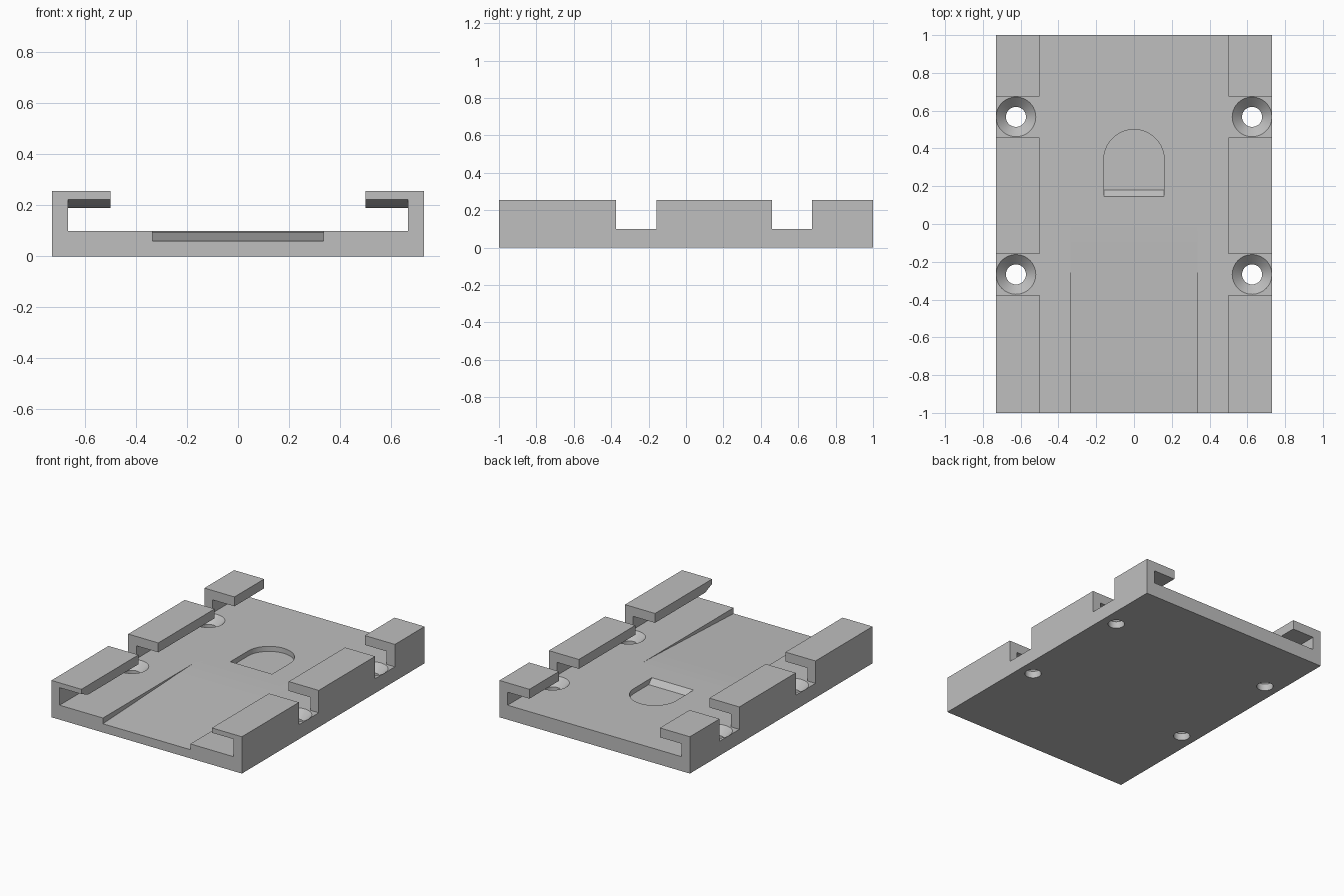
import bpy, bmesh, math
from mathutils import Vector

cube = bpy.data.objects.get("Cube")
if cube:
    bpy.data.objects.remove(cube, do_unlink=True)

grey = bpy.data.materials.new("plain_grey")
grey.use_nodes = True
colour = (0.52, 0.52, 0.52, 1)
grey.diffuse_color = colour
grey.node_tree.nodes["Principled BSDF"].inputs["Base Color"].default_value = colour


def finish(name, bm):
    bmesh.ops.recalc_face_normals(bm, faces=bm.faces[:])
    mesh = bpy.data.meshes.new(name)
    bm.to_mesh(mesh)
    bm.free()
    mesh.materials.append(grey)
    obj = bpy.data.objects.new(name, mesh)
    bpy.context.collection.objects.link(obj)
    return obj


def prism(name, points, axis, start, end):
    """Extrude a closed 2D outline along one axis (0 = x, 1 = y, 2 = z)."""
    bm = bmesh.new()
    verts = []
    for p in points:
        co = list(p)
        co.insert(axis, start)
        verts.append(bm.verts.new(co))
    face = bm.faces.new(verts)
    made = bmesh.ops.extrude_face_region(bm, geom=[face])["geom"]
    shift = Vector((0, 0, 0))
    shift[axis] = end - start
    bmesh.ops.translate(bm, vec=shift, verts=[g for g in made if isinstance(g, bmesh.types.BMVert)])
    return finish(name, bm)


def lathe(name, profile, x, y, sides=48):
    """Closed round solid from (radius, z) rings."""
    bm = bmesh.new()
    rings = []
    for r, z in profile:
        angles = [math.tau * i / sides for i in range(sides)]
        rings.append([bm.verts.new((x + r * math.cos(a), y + r * math.sin(a), z)) for a in angles])
    for low, high in zip(rings, rings[1:]):
        for i in range(sides):
            j = (i + 1) % sides
            bm.faces.new((low[i], low[j], high[j], high[i]))
    bm.faces.new(rings[0])
    bm.faces.new(rings[-1])
    return finish(name, bm)


# Channel section with inward lips, run along the whole length
W, WALL, LIP, FLOOR, UNDER, TOP = 0.73, 0.667, 0.5, 0.1, 0.19, 0.255
half = [(W, 0), (W, TOP), (LIP, TOP), (LIP, UNDER), (WALL, UNDER), (WALL, FLOOR)]
section = half + [(-x, z) for x, z in reversed(half)]
tray = prism("mounting_tray", section, 1, -1, 1)

cutters = []
for s in (1, -1):
    # Side notches with countersunk screw holes
    for y in (-0.267, 0.567):
        a, b = y - 0.108, y + 0.108
        cutters.append(prism("notch_cutter", [(a, FLOOR), (b, FLOOR), (b, 0.4), (a, 0.4)],
                             0, s * 0.45, s * 0.8))
        cutters.append(lathe("screw_cutter", [(0.053, -0.02), (0.053, 0.048), (0.107, 0.102)],
                             s * 0.625, y))
    # Lead-in bevel under the front end of each lip
    cutters.append(prism("lead_in_cutter", [(-1.015, 0.228), (-0.925, UNDER), (-1.015, 0.17)],
                         0, s * 0.45, s * WALL))

# Shallow entry ramp in the front of the floor
ramp = [(-1.02, 0.0592), (-0.2, 0.0945), (-0.1, 0.098), (0, FLOOR), (0, 0.12), (-1.02, 0.12)]
cutters.append(prism("ramp_cutter", ramp, 0, -0.335, 0.335))

# Arched catch pocket with a sloped front wall
R, CY, BED = 0.16, 0.34, 0.065
arch = [(R * math.cos(math.pi * i / 32), CY + R * math.sin(math.pi * i / 32)) for i in range(33)]
pocket = prism("pocket_cutter", arch + [(-R, 0.145), (R, 0.145)], 2, BED, 0.12)
for v in pocket.data.vertices:
    if v.co.y < 0.2:
        v.co.y = 0.145 + (FLOOR - v.co.z)
cutters.append(pocket)

# Cut everything out of the tray, then drop the cutters
for c in cutters:
    c.hide_render = True
    mod = tray.modifiers.new(c.name, "BOOLEAN")
    mod.operation = "DIFFERENCE"
    mod.solver = "EXACT"
    mod.object = c
bpy.context.view_layer.objects.active = tray
tray.select_set(True)
for mod in list(tray.modifiers):
    bpy.ops.object.modifier_apply(modifier=mod.name)
for c in cutters:
    bpy.data.objects.remove(c, do_unlink=True)

bpy.ops.object.select_all(action="DESELECT")
tray.select_set(True)
bpy.context.view_layer.objects.active = tray
bpy.ops.object.shade_smooth_by_angle(angle=math.radians(25))
